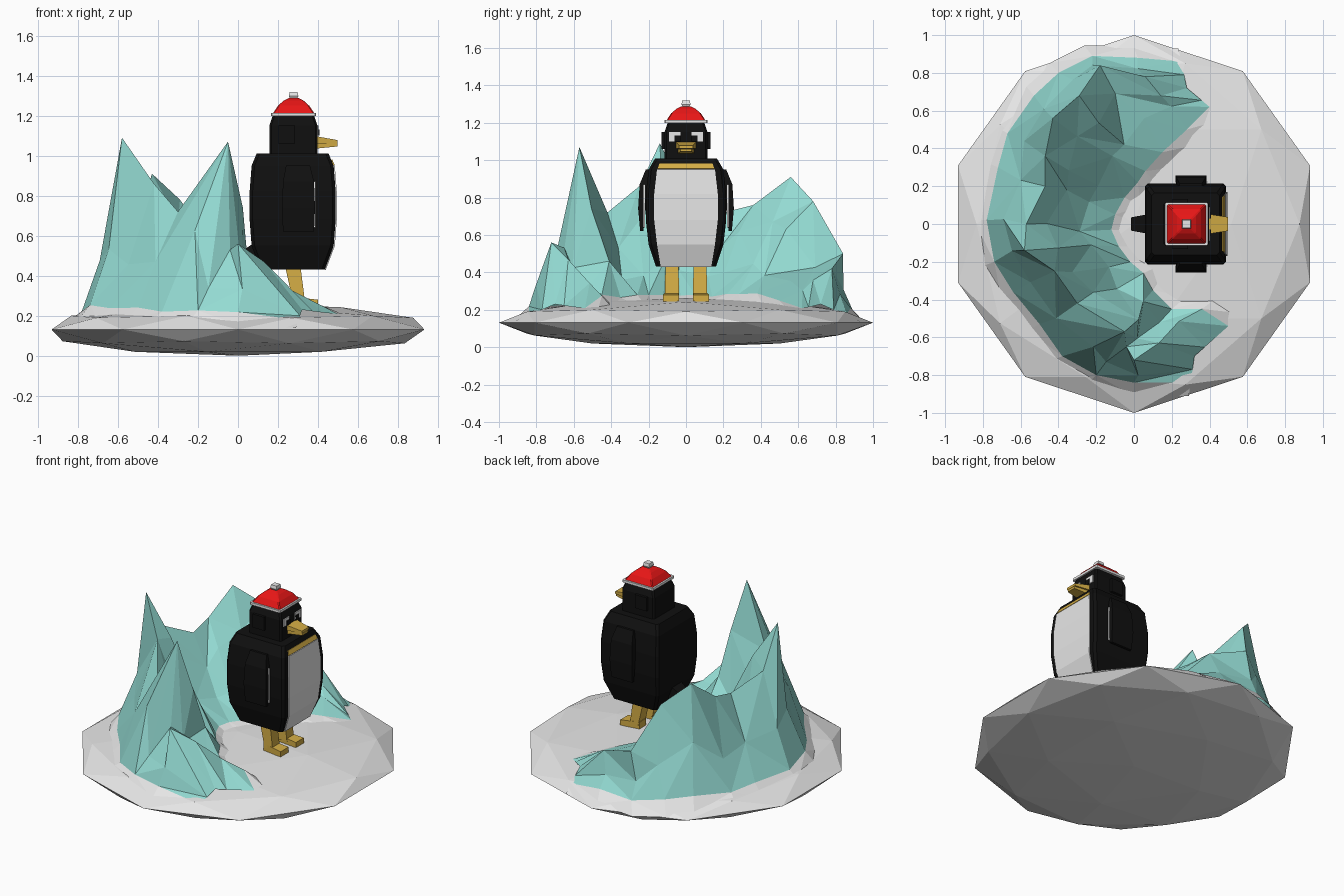
import bpy, bmesh, math, random
from mathutils import Vector

if "Cube" in bpy.data.objects:
    bpy.data.objects.remove(bpy.data.objects["Cube"])
random.seed(4)

def material(name, rgb):
    m = bpy.data.materials.new(name)
    m.diffuse_color = (*rgb, 1)
    m.use_nodes = True
    m.node_tree.nodes["Principled BSDF"].inputs["Base Color"].default_value = m.diffuse_color
    return m

SNOW = material("snow white", (0.8, 0.8, 0.8))
ICE = material("ice blue", (0.3, 0.72, 0.66))
BLACK = material("black", (0.005, 0.005, 0.005))
YELLOW = material("beak yellow", (0.66, 0.42, 0.06))
RED = material("hat red", (0.8, 0.008, 0.008))

def finish(name, bm, mats, recalc=True):
    if recalc:
        bmesh.ops.recalc_face_normals(bm, faces=bm.faces)
    me = bpy.data.meshes.new(name)
    bm.to_mesh(me)
    bm.free()
    for m in mats:
        me.materials.append(m)
    ob = bpy.data.objects.new(name, me)
    bpy.context.collection.objects.link(ob)
    return ob

def loft(name, rings, mat, c=0.0, cy=0.0):
    """Stack of rectangles (z, centre x, half x, half y), optional cut corners."""
    bm = bmesh.new()
    loops = []
    for z, cx, hx, hy in rings:
        pts = []
        for sx, sy in ((1, 1), (-1, 1), (-1, -1), (1, -1)):
            if c:
                a, b = (sx * hx, sy * (hy - c)), (sx * (hx - c), sy * hy)
                pts += [a, b] if sx * sy > 0 else [b, a]
            else:
                pts.append((sx * hx, sy * hy))
        loops.append([bm.verts.new((cx + x, cy + y, z)) for x, y in pts])
    n = len(loops[0])
    for a, b in zip(loops, loops[1:]):
        for i in range(n):
            bm.faces.new((a[i], a[(i + 1) % n], b[(i + 1) % n], b[i]))
    bm.faces.new(loops[0][::-1])
    bm.faces.new(loops[-1])
    return finish(name, bm, [mat])

def box(name, x0, x1, y0, y1, z0, z1, mat):
    cx, hx, hy = (x0 + x1) / 2, (x1 - x0) / 2, abs(y1 - y0) / 2
    return loft(name, [(z0, cx, hx, hy), (z1, cx, hx, hy)], mat, cy=(y0 + y1) / 2)

def hull(name, pts, mat):
    bm = bmesh.new()
    for p in pts:
        bm.verts.new(p)
    bmesh.ops.convex_hull(bm, input=bm.verts)
    return finish(name, bm, [mat])

# Snow island: flattened icosphere
bm = bmesh.new()
bmesh.ops.create_icosphere(bm, subdivisions=2, radius=1)
for v in bm.verts:
    v.co = (v.co.x * 0.98, v.co.y, 0.131 + v.co.z * 0.131)
finish("snow_island", bm, [SNOW])

# Ice ridge: crescent of stations (outer x,y  inner x,y  crest x,y,z)
stations = [
    (.25, .86, .40, .62, .28, .72, .23), (.02, .88, .28, .50, .06, .78, .42),
    (-.22, .89, .15, .38, -.18, .84, .50), (-.40, .80, .06, .28, -.29, .68, .78),
    (-.53, .68, .02, .22, -.43, .56, .91), (-.67, .48, -.05, .14, -.47, .36, .76),
    (-.72, .30, -.10, .05, -.47, .20, .72), (-.78, .02, -.12, -.03, -.57, .0, .82),
    (-.74, -.20, -.08, -.12, -.58, -.14, 1.09), (-.64, -.36, -.02, -.2, -.42, -.25, .86),
    (-.50, -.53, .05, -.26, -.30, -.42, .72), (-.38, -.70, .10, -.35, -.05, -.57, 1.07),
    (-.20, -.80, .20, -.45, -.04, -.65, .53), (.0, -.84, .36, -.45, .0, -.72, .56),
    (.30, -.84, .50, -.54, .32, -.70, .23)]

def ground(p):
    return 0.12 + 0.131 * math.sqrt(max(0, 1 - p.x ** 2 - p.y ** 2))

bm = bmesh.new()
rows = []
for i, (ox, oy, ix, iy, cx, cy, cz) in enumerate(stations):
    end = i in (0, len(stations) - 1)
    crest = Vector((cx, cy, cz))
    row = []
    for ex, ey, fractions, push in ((ox, oy, (0.5,), 0.07), (ix, iy, (0.3, 0.65), 0.1)):
        foot = Vector((ex, ey, 0))
        foot.z = ground(foot) + (0 if end else random.uniform(0.02, 0.05))
        d = Vector((ex - cx, ey - cy, 0)).normalized()
        skirt = foot + d * push
        skirt.z = ground(skirt) - 0.02
        side = [skirt, foot]
        for t in reversed(fractions):
            p = crest.lerp(foot, t)
            p.z = foot.z + (cz - foot.z) * (1 - t) ** 1.3
            if not end:
                p += Vector((random.uniform(-.03, .03), random.uniform(-.03, .03),
                             random.uniform(-.07, .07) * (cz - .2)))
            side.append(p)
        row += side + [crest] if not row else side[::-1]
    rows.append([bm.verts.new(p) for p in row])
last = len(rows[0]) - 2
for a, b in zip(rows, rows[1:]):
    for j in range(last + 1):
        q = (a[j], b[j], b[j + 1], a[j + 1])
        tris = ((0, 1, 2), (0, 2, 3)) if random.random() < .5 else ((0, 1, 3), (1, 2, 3))
        for t in tris:
            f = bm.faces.new([q[k] for k in t])
            f.material_index = 1 if j in (0, last) else 0   # snowy skirt
bm.normal_update()
if sum(f.normal.z * f.calc_area() for f in bm.faces) < 0:
    bmesh.ops.reverse_faces(bm, faces=bm.faces)
finish("ice_ridge", bm, [ICE, SNOW], recalc=False)

# Body and head, facing +x
X = 0.273
body = [(.43, X, .16, .16), (.55, X, .205, .20), (.68, X, .215, .215),
        (.82, X, .215, .215), (.95, X, .205, .20), (1.01, X, .18, .165)]
loft("body", body, BLACK, c=0.015)
loft("head", [(1.0, .277, .12, .115), (1.15, .277, .12, .115),
              (1.21, .277, .10, .095)], BLACK, c=0.01)

# Belly plates following the front of the body
def plate(name, rows, mat):
    bm = bmesh.new()
    vs = [[bm.verts.new((x, s * y, z)) for s in (-1, 1)] for z, x, y in rows]
    for a, b in zip(vs, vs[1:]):
        bm.faces.new((a[0], a[1], b[1], b[0]))
    ob = finish(name, bm, [mat])
    m = ob.modifiers.new("thickness", 'SOLIDIFY')
    m.thickness, m.offset = 0.008, 0
    return ob

plate("belly", [(z, x + hx + .002, hy - .045 if z > .5 else .135)
                for z, x, hx, hy in body[:-1]], SNOW)
plate("collar_stripe", [(.953, X + .206, .152), (.98, X + .194, .142)], YELLOW)

# Tail
hull("tail", [(x, y, z) for x, h, z0, z1 in ((.09, .055, .47, .57), (-.015, .035, .47, .50))
              for y in (-h, h) for z in (z0, z1)], BLACK)

# Beak
for name, z0, z1, t0, t1, w in (("upper_beak", 1.062, 1.098, 1.062, 1.078, .054),
                                ("lower_beak", 1.035, 1.06, 1.046, 1.06, .045)):
    hull(name, [(x, y, z) for x, h, zs in ((.385, w, (z0, z1)), (.497, w * .68, (t0, t1)))
                for y in (-h, h) for z in zs], YELLOW)

# Paired parts
for s, side in ((-1, "right"), (1, "left")):
    hull(side + "_wing", [(x, s * y, z) for x0, x1, y0, y1, z in (
        (.24, .36, .19, .215, .95), (.225, .38, .205, .248, .87),
        (.22, .385, .222, .256, .74), (.225, .38, .228, .245, .62))
        for x in (x0, x1) for y in (y0, y1)], BLACK)
    box(side + "_wing_lining", .23, .388, s * .219, s * .226, .64, .87, SNOW)
    box(side + "_cheek", .20, .285, s * .11, s * .132, 1.06, 1.15, BLACK)
    box(side + "_eye", .395, .403, s * .03, s * .09, 1.1, 1.15, SNOW)
    box(side + "_pupil", .40, .407, s * .03, s * .062, 1.1, 1.132, BLACK)
    loft(side + "_leg", [(.27, .305, .03, .038), (.44, .275, .038, .035)], YELLOW, cy=s * .075)
    hull(side + "_foot", [(x, s * y, z) for x, y0, y1, z1 in
                          ((.265, .045, .11, .295), (.40, .038, .122, .28))
                          for y in (y0, y1) for z in (.245, z1)], YELLOW)

# Hat
loft("hat_band", [(1.198, .278, .113, .115), (1.214, .278, .113, .115)], SNOW, c=.006)
loft("hat", [(1.214, .278, .102, .103), (1.25, .278, .078, .08),
             (1.275, .278, .05, .05), (1.288, .278, .025, .025)], RED, c=.006)
loft("hat_bobble", [(1.285, .278, .018, .018), (1.298, .278, .024, .024),
                    (1.318, .278, .02, .02)], SNOW)
